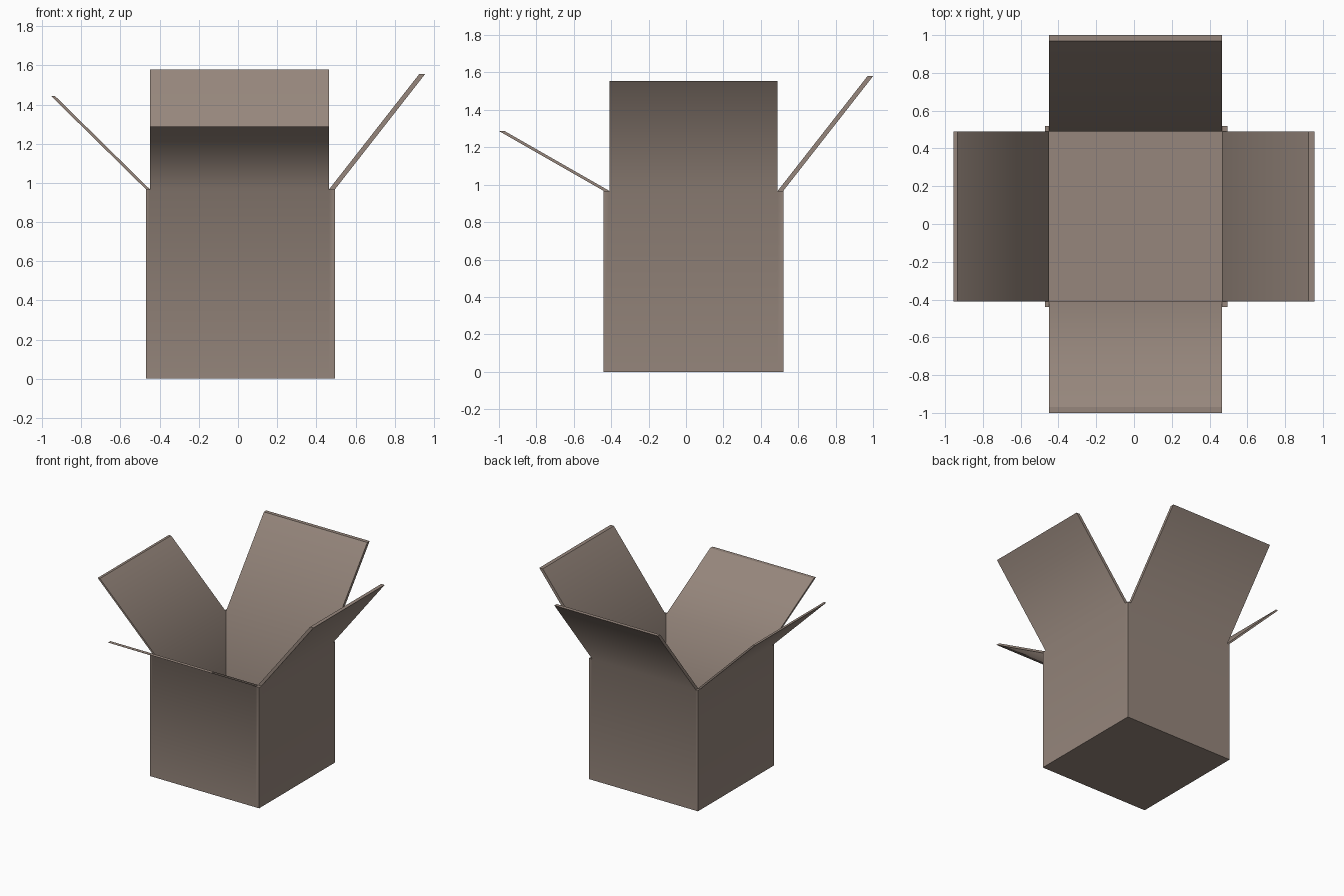
import bpy
import bmesh
import math

cube = bpy.data.objects.get("Cube")
if cube:
    bpy.data.objects.remove(cube, do_unlink=True)

# Cardboard material
card = bpy.data.materials.new("brown_cardboard")
card.use_nodes = True
color = (0.305, 0.24, 0.202, 1)
card.diffuse_color = color
card.node_tree.nodes["Principled BSDF"].inputs["Base Color"].default_value = color

# Plan lines: outer wall, inner wall, inner wall, outer wall
XS = (-0.47, -0.45, 0.465, 0.495)
YS = (-0.44, -0.41, 0.49, 0.52)
HEIGHT = 0.967
FLOOR = 0.02

# Each flap grows from one rim cell along a slanted offset
FLAPS = {
    (1, 0): (0, -0.56, 0.32),    # front
    (1, 2): (0, 0.48, 0.613),    # back
    (0, 1): (-0.485, 0, 0.477),  # right
    (2, 1): (0.46, 0, 0.588),    # left
}

bm = bmesh.new()


def level(z):
    return [[bm.verts.new((x, y, z)) for y in YS] for x in XS]


def cell(grid, i, j):
    return bm.faces.new((grid[i][j], grid[i + 1][j], grid[i + 1][j + 1], grid[i][j + 1]))


def loop_of(grid):
    ring = [(i, 0) for i in range(3)] + [(3, j) for j in range(3)]
    ring += [(i, 3) for i in (3, 2, 1)] + [(0, j) for j in (3, 2, 1)]
    return [grid[i][j] for i, j in ring]


def wall(low, high):
    for k in range(len(low)):
        n = (k + 1) % len(low)
        bm.faces.new((low[k], low[n], high[n], high[k]))


# Underside, rim and outer walls
base, rim = level(0), level(HEIGHT)
cells = [(i, j) for i in range(3) for j in range(3)]
for c in cells:
    cell(base, *c)
rim_faces = {c: cell(rim, *c) for c in cells if c != (1, 1)}
wall(loop_of(base), loop_of(rim))

# Inner walls and floor
corners = [rim[1][1], rim[2][1], rim[2][2], rim[1][2]]
floor = [bm.verts.new((v.co.x, v.co.y, FLOOR)) for v in corners]
wall(floor, corners)
bm.faces.new(floor)

# Four open flaps, each with a crisp end cap
cap_edges = []
for c, offset in FLAPS.items():
    result = bmesh.ops.extrude_face_region(bm, geom=[rim_faces[c]])["geom"]
    tip = [g for g in result if isinstance(g, bmesh.types.BMVert)]
    bmesh.ops.translate(bm, verts=tip, vec=offset)
    cap_edges += [g for g in result if isinstance(g, bmesh.types.BMEdge)]
    if rim_faces[c].is_valid:
        bmesh.ops.delete(bm, geom=[rim_faces[c]], context="FACES_ONLY")

# Smooth bends from wall into flap, sharp everywhere else
bmesh.ops.recalc_face_normals(bm, faces=bm.faces)
for f in bm.faces:
    f.smooth = True
for e in bm.edges:
    e.smooth = e.calc_face_angle(math.pi) < math.radians(66)
for e in cap_edges:
    e.smooth = False

mesh = bpy.data.meshes.new("open_box")
bm.to_mesh(mesh)
bm.free()
mesh.materials.append(card)
box = bpy.data.objects.new("open_box", mesh)
bpy.context.collection.objects.link(box)
